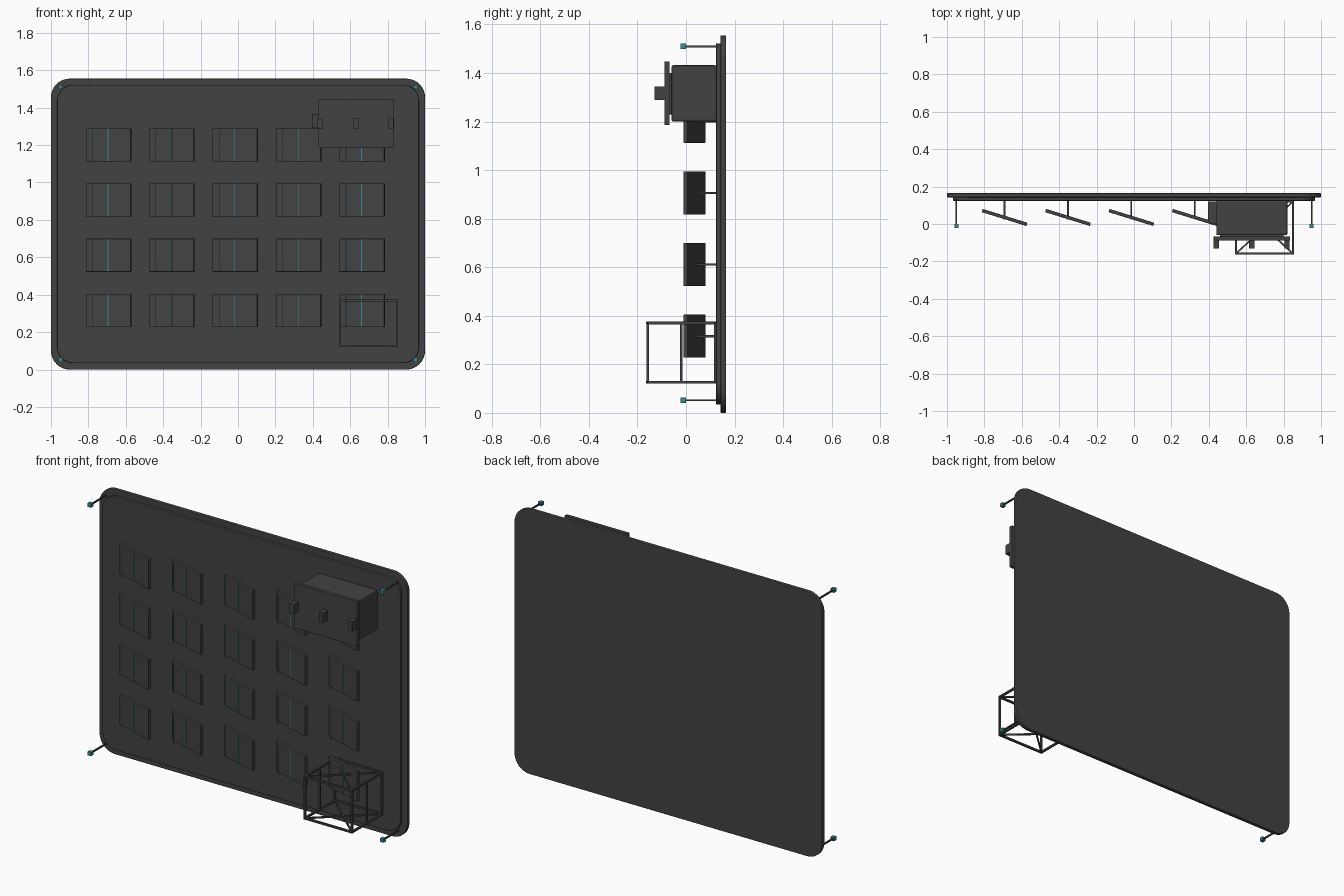
import bpy, bmesh, math
from mathutils import Vector, Matrix

if "Cube" in bpy.data.objects:
    bpy.data.objects.remove(bpy.data.objects["Cube"])


def material(name, rgb):
    m = bpy.data.materials.new(name)
    m.diffuse_color = (*rgb, 1)
    m.use_nodes = True
    m.node_tree.nodes["Principled BSDF"].inputs["Base Color"].default_value = m.diffuse_color
    return m


GREY = material("dark grey", (0.055, 0.055, 0.055))
TEAL = material("teal", (0.04, 0.27, 0.30))


def finish(name, bm, mat, bevel=0):
    bmesh.ops.recalc_face_normals(bm, faces=bm.faces)
    me = bpy.data.meshes.new(name)
    bm.to_mesh(me)
    bm.free()
    me.materials.append(mat)
    ob = bpy.data.objects.new(name, me)
    bpy.context.collection.objects.link(ob)
    if bevel:
        mod = ob.modifiers.new("bevel", "BEVEL")
        mod.width, mod.segments = bevel, 2
        mod.limit_method, mod.angle_limit = "ANGLE", math.radians(50)
    return ob


def box(name, x, y, z, mat=GREY, bevel=0):
    """Box from (min, max) ranges."""
    bm = bmesh.new()
    lo, hi = Vector((x[0], y[0], z[0])), Vector((x[1], y[1], z[1]))
    bmesh.ops.create_cube(bm, size=1, matrix=Matrix.Translation((lo + hi) / 2)
                          @ Matrix.Diagonal((*(hi - lo), 1)))
    return finish(name, bm, mat, bevel)


def rounded_panel(name, half_x, z0, z1, y0, y1, r, bevel):
    bm = bmesh.new()
    corners = [(half_x - r, z1 - r, 0), (-half_x + r, z1 - r, 90),
               (-half_x + r, z0 + r, 180), (half_x - r, z0 + r, 270)]
    verts = []
    for cx, cz, start in corners:
        for i in range(11):
            a = math.radians(start + 9 * i)
            verts.append(bm.verts.new((cx + r * math.cos(a), y0, cz + r * math.sin(a))))
    face = bm.faces.new(verts)
    ext = bmesh.ops.extrude_face_region(bm, geom=[face])
    bmesh.ops.translate(bm, vec=(0, y1 - y0, 0),
                        verts=[v for v in ext["geom"] if isinstance(v, bmesh.types.BMVert)])
    return finish(name, bm, GREY, bevel)


def add_rod(bm, a, b, t):
    a, b = Vector(a), Vector(b)
    d = b - a
    # keep square sections aligned with the world axes
    zx = d.normalized()
    side = zx.cross(Vector((0, 0, 1)))
    side = side.normalized() if side.length > 0.01 else Vector((1, 0, 0))
    up = side.cross(zx)
    rot = Matrix((side, up, zx)).transposed().to_4x4()
    bmesh.ops.create_cube(bm, size=1, matrix=Matrix.Translation((a + b) / 2) @ rot
                          @ Matrix.Diagonal((t, t, d.length + t, 1)))


# Wall panel: outer slab with a raised front layer
rounded_panel("back_panel", 1.0, 0.0, 1.555, 0.142, 0.165, 0.10, 0.004)
rounded_panel("front_layer", 0.967, 0.035, 1.522, 0.124, 0.143, 0.085, 0.003)

# Corner pegs with teal tips
for x in (-0.95, 0.95):
    for z in (0.052, 1.51):
        bm = bmesh.new()
        add_rod(bm, (x, 0.126, z), (x, -0.005, z), 0.008)
        finish("corner_peg", bm, GREY)
        box("peg_tip", (x - 0.011, x + 0.011), (-0.022, 0.0), (z - 0.011, z + 0.011), TEAL)

# Grid of angled tiles on stems, each with a teal centre line and a floating line
TILT = -0.3
for col in range(5):
    for row in range(4):
        cx, cz = -0.692 + 0.339 * col, 0.316 + 0.295 * row
        tile = box("tile", (-0.125, 0.125), (-0.009, 0.009), (-0.0885, 0.0885), GREY, 0.002)
        line = box("tile_line", (-0.002, 0.002), (-0.012, -0.008), (-0.087, 0.087), TEAL)
        for ob in (tile, line):
            ob.location = (cx, 0.035, cz)
            ob.rotation_euler.z = TILT
        box("floating_line", (cx - 0.088, cx - 0.085), (0.0285, 0.0315),
            (cz - 0.087, cz + 0.087), TEAL)
        bm = bmesh.new()
        add_rod(bm, (cx, 0.04, cz), (cx, 0.126, cz), 0.009)
        finish("tile_stem", bm, GREY)

# Equipment box at the top right: body, front plate, knobs and side block
box("box_body", (0.44, 0.82), (-0.06, 0.126), (1.2, 1.432), GREY, 0.008)
box("box_neck", (0.46, 0.80), (-0.072, -0.055), (1.23, 1.40))
box("box_front_plate", (0.43, 0.835), (-0.088, -0.068), (1.185, 1.447))
for x in (0.44, 0.63, 0.818):
    box("box_knob", (x - 0.014, x + 0.014), (-0.13, -0.066), (1.288, 1.345))
box("box_side_block", (0.395, 0.445), (0.003, 0.12), (1.29, 1.366))

# Open wire basket at the bottom right
X, Y, Z, T = (0.545, 0.85), (-0.158, 0.12), (0.126, 0.37), 0.011
bm = bmesh.new()
for z in Z:
    for y in Y:
        add_rod(bm, (X[0], y, z), (X[1], y, z), T)
    for x in X:
        add_rod(bm, (x, Y[0], z), (x, Y[1], z), T)
    add_rod(bm, (X[0], Y[0], z), (X[1], Y[1], z), T * 0.8)
    add_rod(bm, (X[0], Y[1], z), (X[1], Y[0], z), T * 0.8)
for x in X:
    for y in (Y[0], -0.02, Y[1]):
        add_rod(bm, (x, y, Z[0]), (x, y, Z[1]), T)
finish("wire_basket", bm, GREY)
